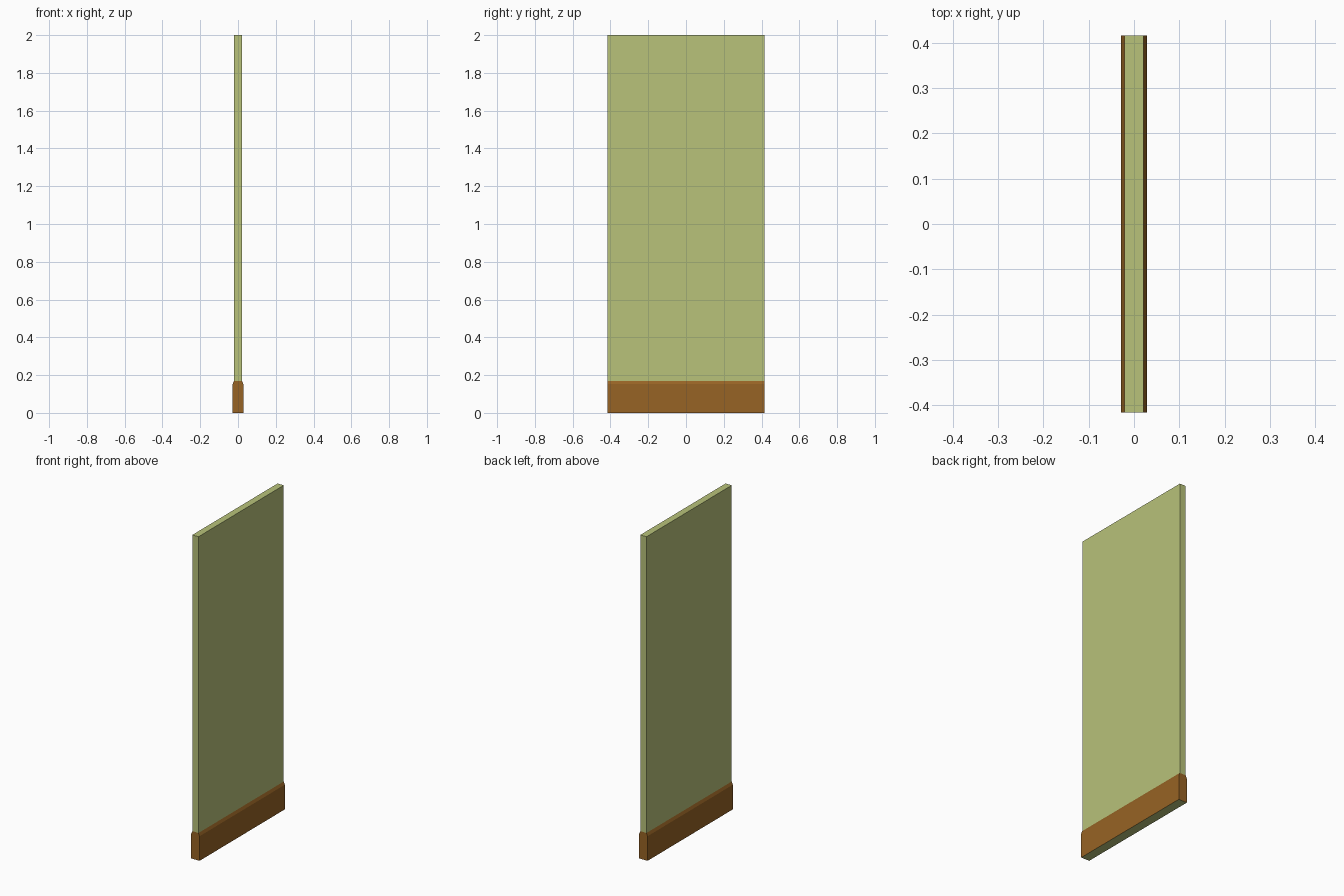
import bpy, bmesh

if "Cube" in bpy.data.objects:
    bpy.data.objects.remove(bpy.data.objects["Cube"])

HALF_LEN = 0.416   # half length along y
HALF_T = 0.021     # half thickness of the panel
HALF_S = 0.0285    # half thickness of the skirting
SKIRT_H = 0.17
SHOULDER = 0.152


def material(name, rgb):
    m = bpy.data.materials.new(name)
    m.diffuse_color = (*rgb, 1)
    m.use_nodes = True
    m.node_tree.nodes["Principled BSDF"].inputs["Base Color"].default_value = m.diffuse_color
    return m


paint = material("wall_paint", (0.48, 0.54, 0.195))
wood = material("skirting_wood", (0.31, 0.125, 0.018))


def extrude_profile(name, half, mats, open_z):
    """Mirror an x-z half profile, extrude it along y, leave the hidden joint open."""
    profile = half + [(-x, z) for x, z in reversed(half)]
    bm = bmesh.new()
    face = bm.faces.new([bm.verts.new((x, -HALF_LEN, z)) for x, z in profile])
    ext = bmesh.ops.extrude_face_region(bm, geom=[face], use_keep_orig=True)["geom"]
    verts = [v for v in ext if isinstance(v, bmesh.types.BMVert)]
    bmesh.ops.translate(bm, verts=verts, vec=(0, 2 * HALF_LEN, 0))
    bmesh.ops.recalc_face_normals(bm, faces=bm.faces)
    joint = [f for f in bm.faces if all(abs(v.co.z - open_z) < 1e-5 for v in f.verts)]
    bmesh.ops.delete(bm, geom=joint, context='FACES_ONLY')
    # underside takes the last material
    for f in bm.faces:
        if all(abs(v.co.z) < 1e-5 for v in f.verts):
            f.material_index = len(mats) - 1
    mesh = bpy.data.meshes.new(name)
    bm.to_mesh(mesh)
    bm.free()
    for m in mats:
        mesh.materials.append(m)
    obj = bpy.data.objects.new(name, mesh)
    bpy.context.collection.objects.link(obj)
    return obj


# Wall panel above the skirting
extrude_profile("wall_panel", [(HALF_T, SKIRT_H), (HALF_T, 2.0)], [paint], SKIRT_H)

# Skirting with bevelled top edges and a painted underside
extrude_profile("skirting_board",
                [(HALF_S, 0), (HALF_S, SHOULDER), (HALF_T, SKIRT_H)],
                [wood, paint], SKIRT_H)
